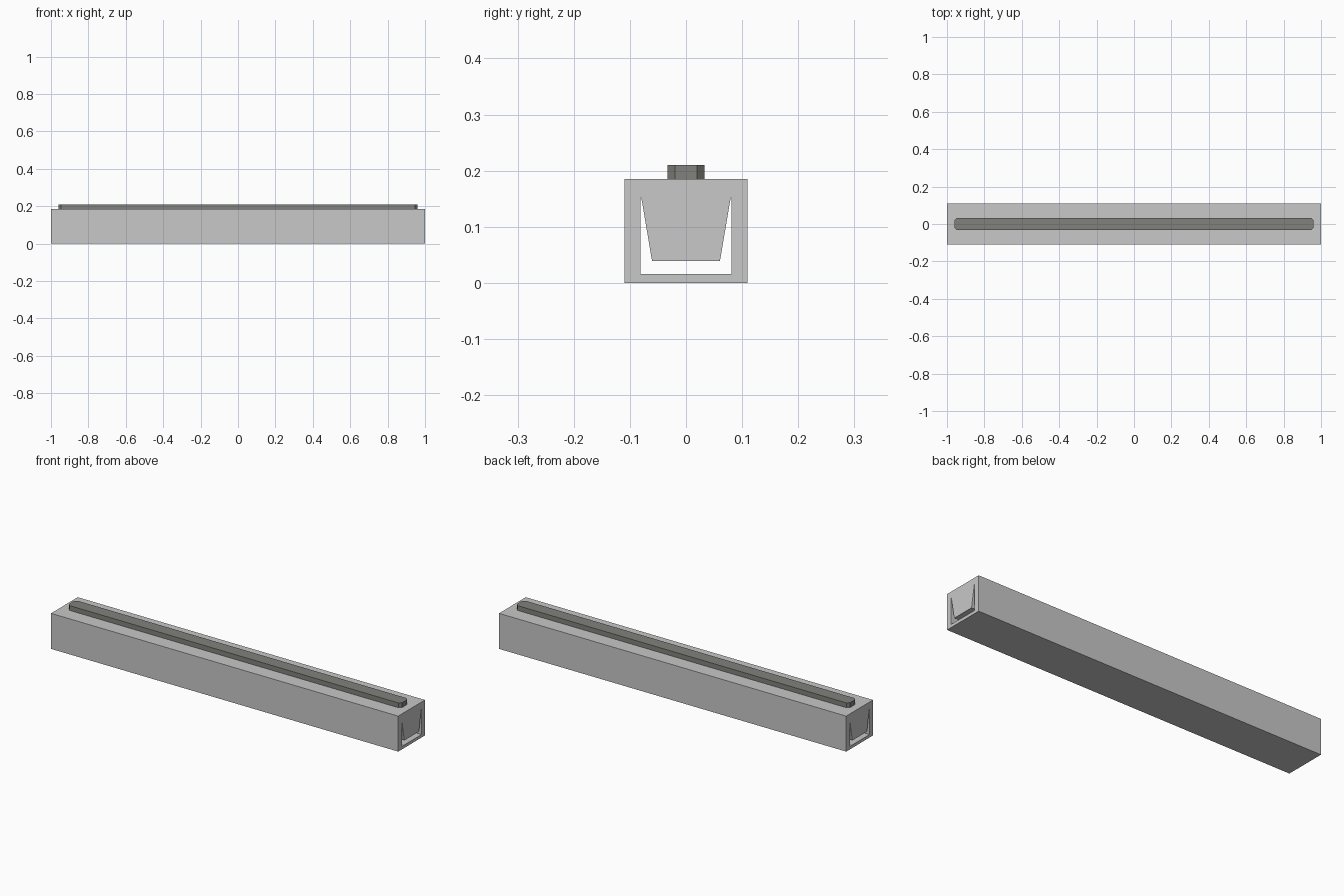
import bpy, bmesh
from mathutils import Matrix

if "Cube" in bpy.data.objects:
    bpy.data.objects.remove(bpy.data.objects["Cube"])


def material(name, rgb):
    m = bpy.data.materials.new(name)
    m.diffuse_color = (*rgb, 1)
    m.use_nodes = True
    m.node_tree.nodes["Principled BSDF"].inputs["Base Color"].default_value = m.diffuse_color
    return m


light_grey = material("light_grey", (0.58, 0.58, 0.58))
dark_grey = material("dark_grey", (0.22, 0.22, 0.20))


def prism(name, outline, depth, mat, frame=Matrix()):
    """Extrude a flat outline along the local z axis, then place it by frame."""
    bm = bmesh.new()
    face = bm.faces.new([bm.verts.new((a, b, 0)) for a, b in outline])
    ext = bmesh.ops.extrude_face_region(bm, geom=[face])
    verts = [v for v in ext["geom"] if isinstance(v, bmesh.types.BMVert)]
    bmesh.ops.translate(bm, vec=(0, 0, depth), verts=verts)
    bmesh.ops.transform(bm, matrix=frame, verts=bm.verts)
    bmesh.ops.recalc_face_normals(bm, faces=bm.faces)
    me = bpy.data.meshes.new(name)
    bm.to_mesh(me)
    bm.free()
    me.materials.append(mat)
    ob = bpy.data.objects.new(name, me)
    bpy.context.collection.objects.link(ob)
    return ob


def along_x(start):
    """Frame mapping the outline to (y, z) and the depth to x."""
    return Matrix(((0, 0, 1, start), (1, 0, 0, 0), (0, 1, 0, 0), (0, 0, 0, 1)))


# long housing
housing = prism("housing", [(-0.11, 0), (0.11, 0), (0.11, 0.185), (-0.11, 0.185)],
                2.0, light_grey, along_x(-1))

# U-shaped channel running through the housing, leaving a tapered core
half = [(0.081, 0.016), (0.081, 0.151), (0.0795, 0.151), (0.0605, 0.039)]
channel = prism("channel_cutter", half + [(-y, z) for y, z in reversed(half)],
                2.2, light_grey, along_x(-1.1))
cut = housing.modifiers.new("channel", 'BOOLEAN')
cut.operation = 'DIFFERENCE'
cut.solver = 'EXACT'
cut.object = channel
bpy.context.view_layer.objects.active = housing
housing.select_set(True)
bpy.ops.object.modifier_apply(modifier="channel")
bpy.data.objects.remove(channel)

# top strip with clipped corners
L, W, c = 0.96, 0.033, 0.013
strip = [(L - c, -W), (L, -W + c), (L, W - c), (L - c, W),
         (-L + c, W), (-L, W - c), (-L, -W + c), (-L + c, -W)]
prism("top_strip", strip, 0.025, dark_grey, Matrix.Translation((0, 0, 0.185)))
